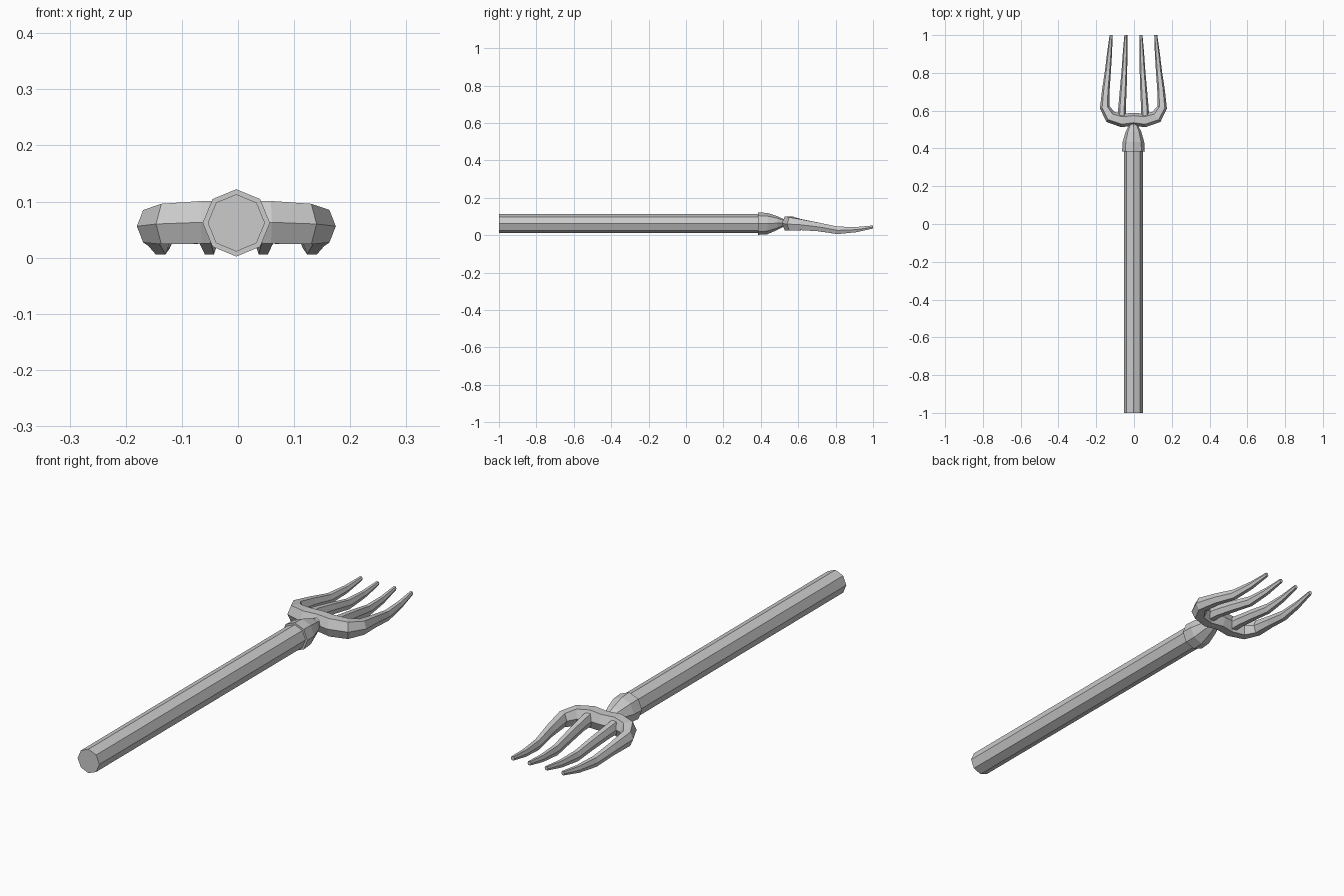
import bpy, bmesh, math
from mathutils import Vector

if "Cube" in bpy.data.objects:
    bpy.data.objects.remove(bpy.data.objects["Cube"])

CX = -0.003


def loft(name, rings):
    """Skin a list of equal-sized vertex rings and cap both ends."""
    bm = bmesh.new()
    loops = [[bm.verts.new(p) for p in ring] for ring in rings]
    n = len(loops[0])
    for a, b in zip(loops, loops[1:]):
        for i in range(n):
            j = (i + 1) % n
            bm.faces.new((a[i], a[j], b[j], b[i]))
    bm.faces.new(loops[0])
    bm.faces.new(loops[-1])
    bmesh.ops.recalc_face_normals(bm, faces=bm.faces)
    mesh = bpy.data.meshes.new(name)
    bm.to_mesh(mesh)
    bm.free()
    obj = bpy.data.objects.new(name, mesh)
    bpy.context.collection.objects.link(obj)
    return obj


def octagon(y, r, z=0.062, rz=None):
    rz = rz or r
    angles = [i * math.pi / 4 for i in range(8)]
    return [(CX + r * math.cos(a), y, z + rz * math.sin(a)) for a in angles]


def sweep(name, path):
    """Hexagonal bar along (x, y, z, half width, half height) points."""
    pts = [Vector(p[:3]) for p in path]
    rings = []
    for i, (x, y, z, w, h) in enumerate(path):
        d_in = pts[i] - pts[max(i - 1, 0)]
        d_out = pts[min(i + 1, len(pts) - 1)] - pts[i]
        d_in.z = d_out.z = 0
        t = (d_in.normalized() + d_out.normalized()).normalized()
        side = Vector((t.y, -t.x, 0))
        hexagon = [(1, 0), (.55, 1), (-.55, 1), (-1, 0), (-.55, -1), (.55, -1)]
        rings.append([pts[i] + side * (u * w) + Vector((0, 0, v * h)) for u, v in hexagon])
    return loft(name, rings)


def flip(path):
    return [(2 * CX - p[0], *p[1:]) for p in path]


# Handle and tapered ferrule
loft("handle", [octagon(-1, 0.051), octagon(0.39, 0.051)])
loft("ferrule", [octagon(0.385, 0.06), octagon(0.435, 0.057), octagon(0.49, 0.041, 0.065, 0.036),
                 octagon(0.522, 0.024, 0.066, 0.02), octagon(0.55, 0.027, 0.066, 0.025)])

# Crossbar running on into the two outer tines
half = [(0.06, 0.548, 0.063, 0.036, 0.038), (0.122, 0.567, 0.060, 0.034, 0.036),
        (0.152, 0.618, 0.056, 0.026, 0.029), (0.146, 0.71, 0.044, 0.020, 0.023),
        (0.135, 0.81, 0.026, 0.016, 0.020), (0.126, 0.91, 0.030, 0.013, 0.014),
        (0.118, 1.0, 0.044, 0.008, 0.008)]
half = [(CX + p[0], *p[1:]) for p in half]
middle = [(CX, 0.555, 0.064, 0.034, 0.036)]
sweep("crossbar_and_outer_tines", flip(half)[::-1] + middle + half)

# Two inner tines
inner = [(0.062, 0.55, 0.064, 0.022, 0.028), (0.060, 0.62, 0.058, 0.020, 0.024),
         (0.054, 0.71, 0.044, 0.018, 0.022), (0.048, 0.81, 0.026, 0.015, 0.020),
         (0.044, 0.91, 0.030, 0.012, 0.014), (0.040, 1.0, 0.044, 0.008, 0.008)]
inner = [(CX + p[0], *p[1:]) for p in inner]
sweep("inner_tine_right", inner)
sweep("inner_tine_left", flip(inner))
